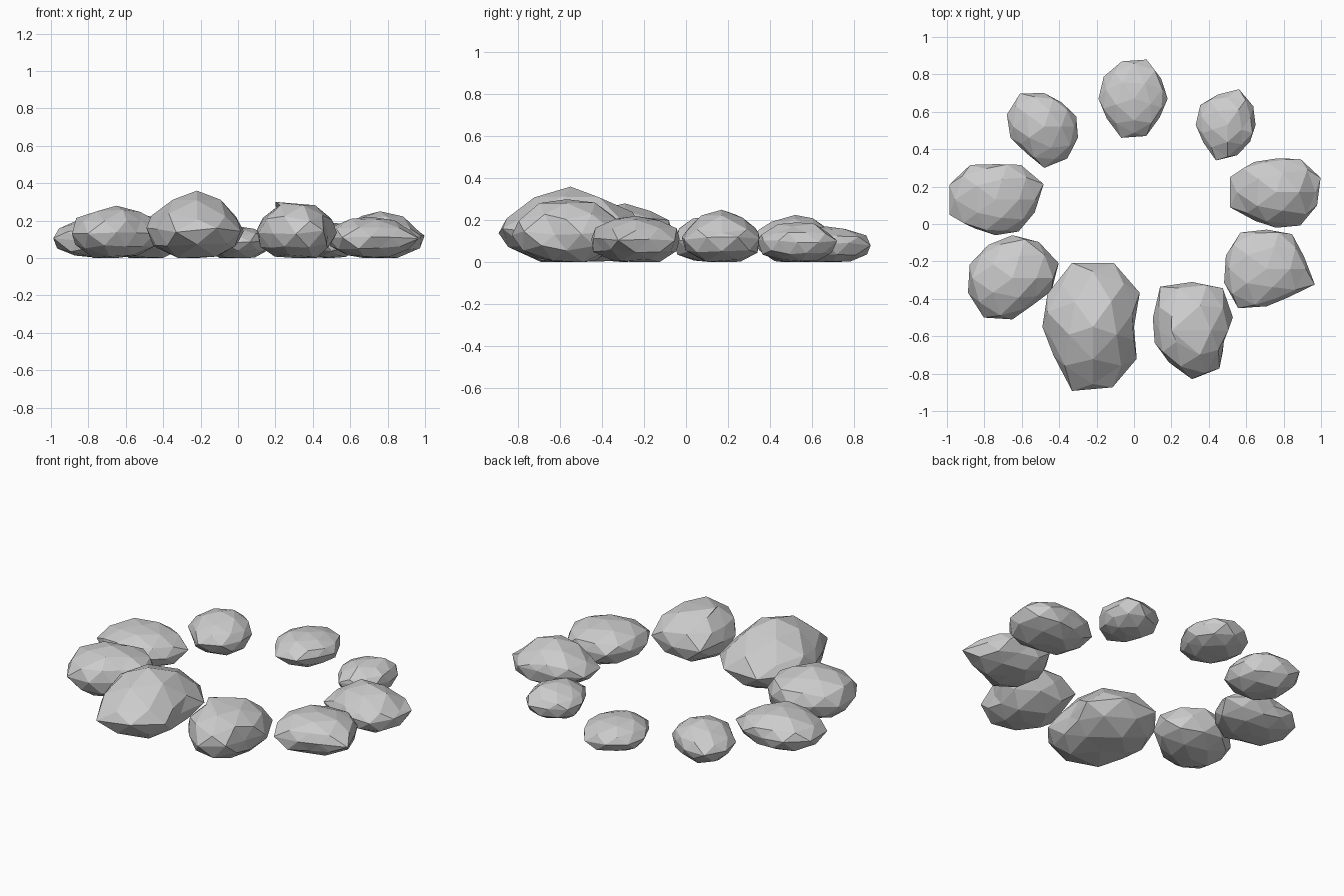
import bpy
import bmesh
import math
import random

cube = bpy.data.objects.get("Cube")
if cube:
    bpy.data.objects.remove(cube, do_unlink=True)

stone = bpy.data.materials.new("pale_grey_stone")
stone.use_nodes = True
grey = (0.6, 0.6, 0.6, 1)
stone.diffuse_color = grey
stone.node_tree.nodes["Principled BSDF"].inputs["Base Color"].default_value = grey

random.seed(7)


def reach(radii, angle):
    """Plan radius at an angle, blended between ten evenly spaced directions."""
    step = 2 * math.pi / len(radii)
    place = (angle - step / 2) / step
    low = math.floor(place)
    blend = place - low
    count = len(radii)
    return radii[low % count] * (1 - blend) + radii[(low + 1) % count] * blend


def rock(name, centre, waist, height, radii, turn=0, slope=1.1, peak=(0, 0)):
    """A faceted boulder: low-poly ball fitted to a plan outline, flat underneath."""
    bm = bmesh.new()
    bmesh.ops.create_icosphere(bm, subdivisions=2, radius=1)
    for vert in bm.verts:
        x, y, z = vert.co
        flat = math.hypot(x, y)
        angle = math.atan2(y, x)
        size = reach(radii, angle) * flat
        angle += math.radians(turn)
        # The waist ring keeps the outline; the other corners are roughened
        if abs(z) > 0.01:
            size *= random.uniform(0.94, 1.06)
        # A higher slope gives lower shoulders and a sharper summit
        lift = z ** slope * (height - waist) if z > 0 else z * waist * 1.1
        if flat > 0.01:
            lift += random.uniform(-0.04, 0.04) * height
        x, y = size * math.cos(angle), size * math.sin(angle)
        if z > 0.99:
            x, y = peak
        vert.co = (centre[0] + x, centre[1] + y, min(height, max(0, waist + lift)))
    mesh = bpy.data.meshes.new(name)
    bm.to_mesh(mesh)
    bm.free()
    mesh.materials.append(stone)
    obj = bpy.data.objects.new(name, mesh)
    bpy.context.collection.objects.link(obj)


# Ring of nine boulders, clockwise from the back; radii run anticlockwise from +x
rock("back_rock", (0, 0.67), 0.085, 0.17,
     (0.18, 0.18, 0.22, 0.21, 0.2, 0.19, 0.18, 0.22, 0.21, 0.17), turn=-18)
rock("back_left_rock", (0.5, 0.53), 0.1, 0.19,
     (0.15, 0.17, 0.2, 0.17, 0.18, 0.17, 0.16, 0.2, 0.17, 0.15), turn=-18)
rock("left_rock", (0.76, 0.17), 0.11, 0.25,
     (0.25, 0.22, 0.18, 0.2, 0.26, 0.26, 0.19, 0.19, 0.22, 0.23), slope=1.7)
rock("left_front_rock", (0.71, -0.24), 0.11, 0.22,
     (0.21, 0.23, 0.21, 0.24, 0.23, 0.24, 0.26, 0.2, 0.19, 0.27))
rock("front_left_rock", (0.31, -0.57), 0.14, 0.3,
     (0.23, 0.28, 0.26, 0.29, 0.22, 0.21, 0.21, 0.26, 0.25, 0.18),
     peak=(-0.11, 0))
rock("front_rock", (-0.22, -0.55), 0.15, 0.36,
     (0.22, 0.31, 0.36, 0.36, 0.3, 0.27, 0.26, 0.36, 0.34, 0.29),
     turn=-18, slope=1.6)
rock("right_front_rock", (-0.65, -0.29), 0.13, 0.28,
     (0.26, 0.24, 0.23, 0.22, 0.24, 0.25, 0.26, 0.22, 0.18, 0.22))
rock("right_rock", (-0.74, 0.13), 0.1, 0.22,
     (0.27, 0.23, 0.19, 0.23, 0.26, 0.26, 0.19, 0.19, 0.21, 0.22))
rock("back_right_rock", (-0.48, 0.52), 0.11, 0.225,
     (0.18, 0.16, 0.18, 0.22, 0.21, 0.19, 0.17, 0.22, 0.21, 0.19), slope=1.4)
